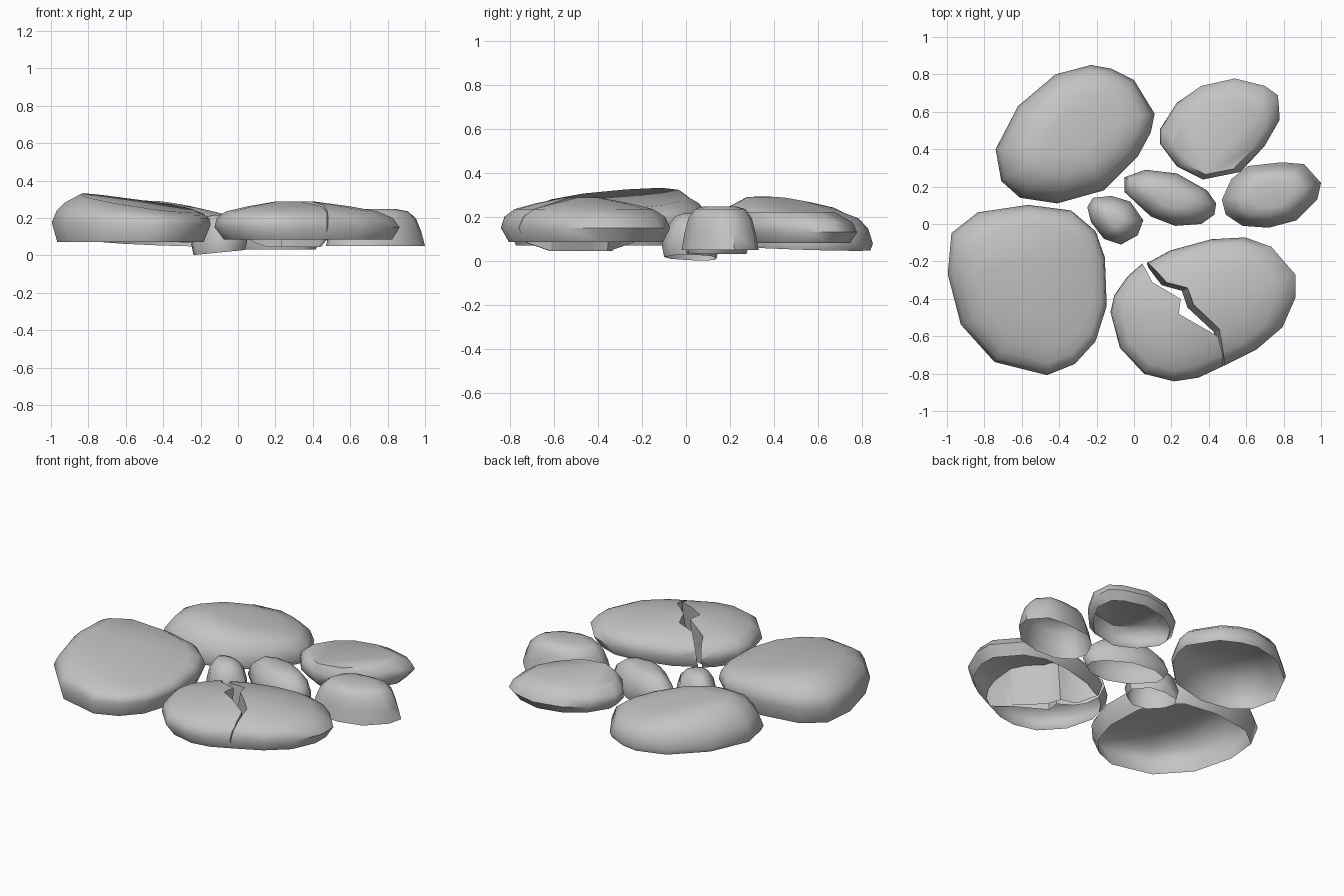
import bpy, bmesh, math
from mathutils import Vector

cube = bpy.data.objects.get("Cube")
if cube:
    bpy.data.objects.remove(cube, do_unlink=True)

stone_grey = bpy.data.materials.new("stone_grey")
stone_grey.use_nodes = True
grey = (.55, .55, .55, 1)
stone_grey.diffuse_color = grey
stone_grey.node_tree.nodes["Principled BSDF"].inputs["Base Color"].default_value = grey


def make_object(name, bm):
    """Turn a bmesh into a linked object."""
    bmesh.ops.recalc_face_normals(bm, faces=bm.faces[:])
    mesh = bpy.data.meshes.new(name)
    bm.to_mesh(mesh)
    bm.free()
    obj = bpy.data.objects.new(name, mesh)
    bpy.context.collection.objects.link(obj)
    return obj


def loft(bm, rings):
    """Bridge rings of points and cap both ends."""
    loops = [[bm.verts.new(p) for p in ring] for ring in rings]
    count = len(loops[0])
    for low, high in zip(loops, loops[1:]):
        for i in range(count):
            j = (i + 1) % count
            bm.faces.new((low[i], low[j], high[j], high[i]))
    bm.faces.new(loops[0])
    bm.faces.new(loops[-1])


def solid_stone(name, outline, profile, tilt=(0, 0), shift=(0, 0), base_tilt=(0, 0)):
    """Stack scaled copies of the outline; tilt and shift act mostly near the top."""
    xs, ys = zip(*outline)
    cx, cy = (min(xs) + max(xs)) / 2, (min(ys) + max(ys)) / 2
    base, top = profile[0][1], profile[-1][1]
    rings = []
    for scale, z in profile:
        rise = (z - base) / (top - base)
        grow = rise ** 3
        ring = []
        for x, y in outline:
            dx = (x - cx) * scale + shift[0] * grow
            dy = (y - cy) * scale + shift[1] * grow
            lift = (dx * tilt[0] + dy * tilt[1]) * grow
            lift += (dx * base_tilt[0] + dy * base_tilt[1]) * (1 - rise)
            ring.append(Vector((cx + dx, cy + dy, z + lift)))
        rings.append(ring)
    bm = bmesh.new()
    loft(bm, rings)
    return make_object(name, bm)


def finish(obj):
    """Open the underside, then colour and smooth the shell."""
    bm = bmesh.new()
    bm.from_mesh(obj.data)
    bm.normal_update()
    under = [f for f in bm.faces if f.normal.z < -.9]
    bmesh.ops.delete(bm, geom=under, context='FACES')
    bm.to_mesh(obj.data)
    bm.free()
    obj.data.materials.clear()
    obj.data.materials.append(stone_grey)
    bpy.ops.object.select_all(action='DESELECT')
    obj.select_set(True)
    bpy.context.view_layer.objects.active = obj
    bpy.ops.object.shade_smooth_by_angle(angle=math.radians(52))


def stone(name, outline, profile, **options):
    finish(solid_stone(name, outline, profile, **options))


def broken_stone(name, outline, profile, region, crack, lean):
    """Keep the part of a stone inside a prism with a jagged, leaning side."""
    obj = solid_stone(name, outline, profile, shift=(-.07, -.02))
    low = [(x + lean[0], y + lean[1], 0) for x, y in crack] + [(x, y, 0) for x, y in region]
    high = [(x, y, .3) for x, y in crack + region]
    bm = bmesh.new()
    loft(bm, [low, high])
    cutter = make_object(name + "_cutter", bm)
    cutter.hide_render = True
    cut = obj.modifiers.new("break", 'BOOLEAN')
    cut.operation = 'INTERSECT'
    cut.solver = 'EXACT'
    cut.object = cutter
    bpy.context.view_layer.objects.active = obj
    bpy.ops.object.modifier_apply(modifier=cut.name)
    bpy.data.objects.remove(cutter, do_unlink=True)
    finish(obj)


# Large whole stones
stone("front_right_stone",
      [(-.98, -.05), (-.84, .06), (-.57, .1), (-.34, .07), (-.21, -.04), (-.16, -.18),
       (-.15, -.44), (-.21, -.63), (-.32, -.75), (-.47, -.81), (-.75, -.74),
       (-.93, -.54), (-1, -.27)],
      [(.92, .07), (1, .17), (.96, .218), (.88, .25), (.73, .282)],
      tilt=(-.14, .06), shift=(.04, .02))
stone("back_right_stone",
      [(-.74, .4), (-.62, .63), (-.42, .8), (-.23, .85), (-.12, .83), (0, .77),
       (.11, .59), (.09, .49), (.02, .36), (-.16, .18), (-.41, .11), (-.61, .14),
       (-.71, .23)],
      [(.97, .06), (1, .09), (.94, .16), (.82, .215), (.6, .25), (.35, .262)],
      tilt=(-.15, -.1), base_tilt=(-.02, -.03))

# Medium stones
stone("back_left_stone",
      [(.14, .51), (.23, .65), (.36, .74), (.54, .78), (.7, .74), (.77, .69),
       (.78, .56), (.7, .42), (.57, .28), (.37, .24), (.23, .31), (.14, .43)],
      [(.87, .08), (1, .13), (.96, .175), (.76, .222)],
      shift=(-.01, -.04))
stone("left_stone",
      [(.47, .13), (.52, .24), (.61, .31), (.79, .33), (.91, .32), (1, .22),
       (.98, .13), (.87, .02), (.72, -.02), (.58, -.01), (.49, .05)],
      [(1, .05), (.92, .13), (.82, .195), (.66, .235), (.4, .248)])

# Small centre pebbles
stone("centre_pebble",
      [(-.05, .25), (.06, .29), (.23, .27), (.39, .18), (.44, .11), (.43, .05),
       (.36, 0), (.22, -.01), (.09, .04), (-.05, .17)],
      [(.9, .03), (1, .08), (.88, .15), (.62, .2), (.35, .215)])
stone("tiny_pebble",
      [(-.25, .09), (-.22, .14), (-.12, .15), (-.02, .12), (.05, .02), (.02, -.06),
       (-.07, -.11), (-.16, -.08), (-.23, .01)],
      [(.92, .015), (1, .07), (.83, .15), (.55, .2), (.28, .215)],
      base_tilt=(.1, 0))

# Cracked stone, one shape broken into two pieces whose inner walls hang lower
cracked_outline = [
    (.09, -.2), (.2, -.14), (.42, -.08), (.6, -.07), (.74, -.12), (.87, -.27),
    (.87, -.39), (.8, -.55), (.66, -.67), (.5, -.75), (.35, -.82), (.22, -.84),
    (.06, -.8), (-.07, -.66), (-.12, -.47), (-.1, -.38), (-.03, -.28), (.05, -.21)]
cracked_profile = [(.55, .045), (.91, .085), (1, .15), (.95, .2), (.82, .235),
                   (.55, .262), (.22, .287)]

broken_stone("cracked_stone_left_piece", cracked_outline, cracked_profile,
             [(1.1, -.95), (1.1, .1), (.06, .1)],
             [(.07, -.1), (.09, -.2), (.18, -.31), (.29, -.34), (.32, -.43),
              (.46, -.56), (.5, -.75), (.53, -.95)], (-.04, -.02))
broken_stone("cracked_stone_right_piece", cracked_outline, cracked_profile,
             [(-.3, -.95), (-.3, -.1)],
             [(.02, -.1), (.05, -.21), (.1, -.31), (.25, -.4), (.24, -.48),
              (.45, -.6), (.48, -.71), (.48, -.95)], (-.01, -.01))
